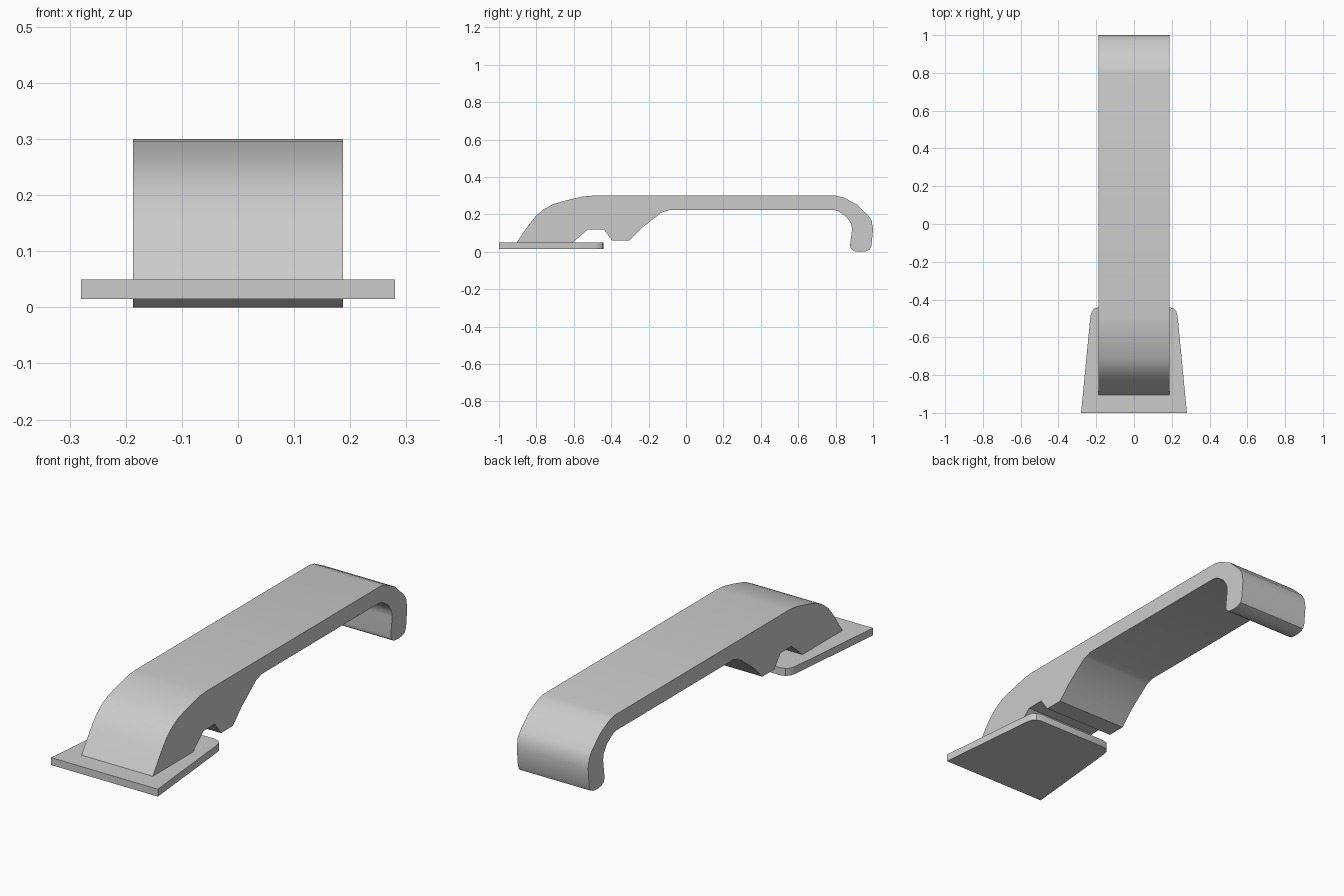
import bpy
import bmesh
from mathutils import Vector

cube = bpy.data.objects.get("Cube")
if cube:
    bpy.data.objects.remove(cube, do_unlink=True)

grey = bpy.data.materials.new("light_grey")
grey.use_nodes = True
colour = (0.6, 0.6, 0.6, 1)
grey.diffuse_color = colour
grey.node_tree.nodes["Principled BSDF"].inputs["Base Color"].default_value = colour


def extrude_profile(name, points, depth):
    """Fill a closed outline, extrude it along depth and shade it."""
    bm = bmesh.new()
    face = bm.faces.new([bm.verts.new(p) for p in points])
    result = bmesh.ops.extrude_face_region(bm, geom=[face])
    moved = [v for v in result["geom"] if isinstance(v, bmesh.types.BMVert)]
    bmesh.ops.translate(bm, verts=moved, vec=Vector(depth))
    bmesh.ops.recalc_face_normals(bm, faces=bm.faces)
    mesh = bpy.data.meshes.new(name)
    bm.to_mesh(mesh)
    bm.free()
    mesh.materials.append(grey)
    obj = bpy.data.objects.new(name, mesh)
    bpy.context.collection.objects.link(obj)
    bpy.ops.object.select_all(action="DESELECT")
    obj.select_set(True)
    bpy.context.view_layer.objects.active = obj
    bpy.ops.object.shade_smooth_by_angle(angle=0.56)
    return obj


# Handle side outline (y, z): curved front, hooked back, notched underside
front_curve = [(-.905, .05), (-.84, .145), (-.8, .195), (-.76, .228),
               (-.71, .255), (-.62, .28), (-.55, .296), (-.5, .3)]
hook_outside = [(.8, .3), (.84, .291), (.91, .255), (.975, .193),
                (.993, .165), (1, .12), (.992, .035), (.983, .012), (.96, .002)]
hook_inside = [(.93, 0), (.9, .003), (.882, .015), (.877, .035), (.888, .12),
               (.883, .15), (.86, .185), (.815, .217), (.79, .223)]
underside = [(-.09, .223), (-.13, .21), (-.24, .125), (-.305, .06),
             (-.395, .06), (-.44, .12), (-.525, .12), (-.605, .05)]
outline = front_curve + hook_outside + hook_inside + underside
half = 0.187
extrude_profile("handle", [(-half, y, z) for y, z in outline], (2 * half, 0, 0))

# Tapered base plate with rounded back corners, mirrored across x
side = [(.28, -1), (.231, -.49), (.225, -.465), (.21, -.447), (.185, -.44)]
plate = side + [(-x, y) for x, y in reversed(side)]
extrude_profile("base_plate", [(x, y, .015) for x, y in plate], (0, 0, .035))
